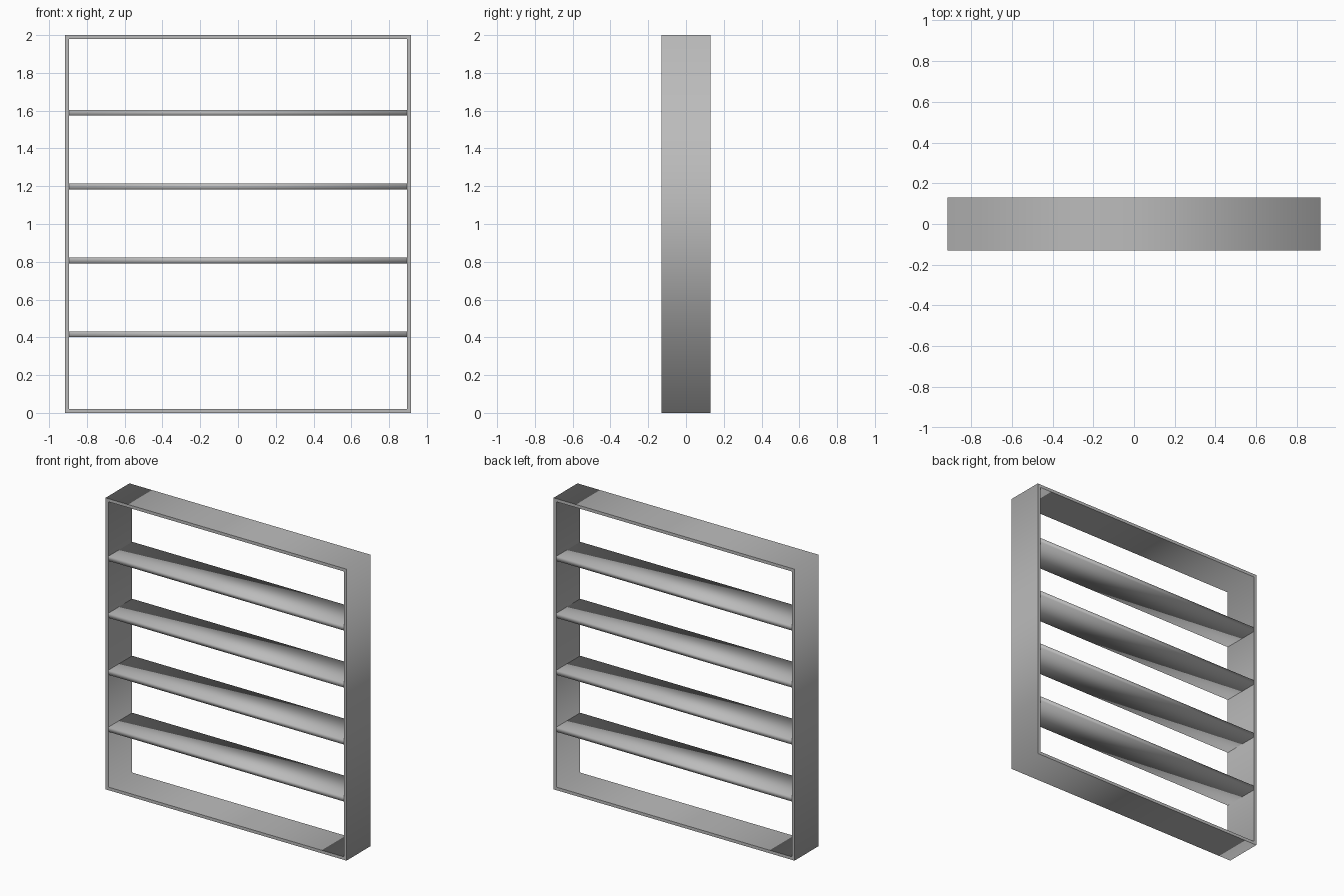
import bpy
import bmesh

WIDTH, DEPTH, HEIGHT = 1.83, 0.26, 2.0
BOARD = 0.021          # frame thickness
SHELF = 0.031          # shelf thickness
SHELF_COUNT = 4
SHELF_LOW, SHELF_STEP = 0.416, 0.391

if "Cube" in bpy.data.objects:
    bpy.data.objects.remove(bpy.data.objects["Cube"])

grey = bpy.data.materials.new("plain grey")
grey.use_nodes = True
colour = (0.5, 0.5, 0.5, 1)
grey.diffuse_color = colour
grey.node_tree.nodes["Principled BSDF"].inputs["Base Color"].default_value = colour


def finish(name, bm):
    """Turn a bmesh into a smooth-shaded object."""
    bmesh.ops.recalc_face_normals(bm, faces=bm.faces)
    for face in bm.faces:
        face.smooth = True
    mesh = bpy.data.meshes.new(name)
    bm.to_mesh(mesh)
    bm.free()
    mesh.materials.append(grey)
    obj = bpy.data.objects.new(name, mesh)
    bpy.context.collection.objects.link(obj)
    return obj


def rectangle(bm, half_width, low, high, y):
    """Four corners of an upright rectangle at depth y."""
    corners = [(-half_width, low), (half_width, low), (half_width, high), (-half_width, high)]
    return [bm.verts.new((x, y, z)) for x, z in corners]


# Outer frame: one open ring, crisp at the front and back rims
bm = bmesh.new()
loops = []
for y in (-DEPTH / 2, DEPTH / 2):
    outer = rectangle(bm, WIDTH / 2, 0, HEIGHT, y)
    inner = rectangle(bm, WIDTH / 2 - BOARD, BOARD, HEIGHT - BOARD, y)
    loops.append((outer, inner))
(front_out, front_in), (back_out, back_in) = loops
for a, b in ((front_out, front_in), (front_in, back_in), (back_in, back_out), (back_out, front_out)):
    for i in range(4):
        j = (i + 1) % 4
        bm.faces.new((a[i], a[j], b[j], b[i]))
for edge in bm.edges:
    if edge.verts[0].co.y == edge.verts[1].co.y:
        edge.smooth = False
finish("frame", bm)

# Shelves: softly shaded boards between the frame sides
for n in range(SHELF_COUNT):
    bm = bmesh.new()
    bmesh.ops.create_cube(bm, size=1)
    bmesh.ops.scale(bm, verts=bm.verts, vec=(WIDTH - 2 * BOARD, DEPTH, SHELF))
    shelf = finish(f"shelf_{n + 1}", bm)
    shelf.location.z = SHELF_LOW + n * SHELF_STEP
